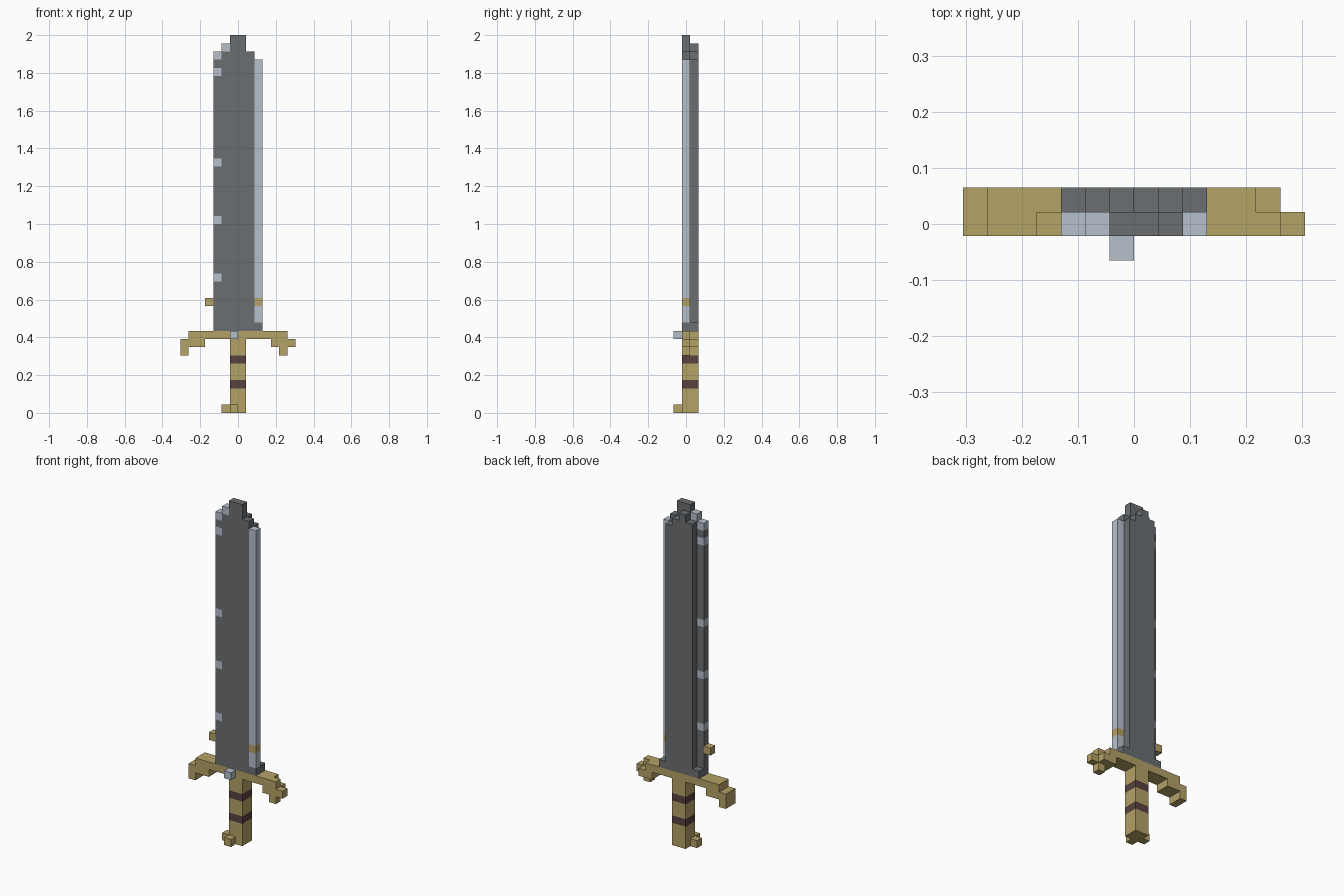
import bpy, bmesh, math
from mathutils import Vector

if "Cube" in bpy.data.objects:
    bpy.data.objects.remove(bpy.data.objects["Cube"])

U = 2 / 46  # edge of one block


def material(name, rgb):
    m = bpy.data.materials.new(name)
    m.diffuse_color = (*rgb, 1)
    m.use_nodes = True
    m.node_tree.nodes["Principled BSDF"].inputs["Base Color"].default_value = m.diffuse_color
    return m


MATS = {
    "steel": material("dark steel", (0.145, 0.157, 0.167)),
    "edge": material("pale steel", (0.47, 0.53, 0.60)),
    "gold": material("old gold", (0.46, 0.36, 0.135)),
    "wrap": material("brown wrap", (0.095, 0.055, 0.05)),
}
COLOURS = list(MATS)
parts, solid = {}, set()


def fill(part, colour, cols, layers, rows):
    """Fill a range of blocks: columns (x), layers (y), rows (z), ends included."""
    cells = parts.setdefault(part, {})
    for i in range(cols[0], cols[1] + 1):
        for j in range(layers[0], layers[1] + 1):
            for k in range(rows[0], rows[1] + 1):
                cells[i, j, k] = colour
                solid.add((i, j, k))


# Blade: base row, front layer with stepped tip, back layer with stepped tip
fill("blade", "steel", (4, 9), (1, 2), (10, 10))
for col, top in zip(range(4, 9), (43, 44, 45, 45, 43)):
    fill("blade", "steel", (col, col), (1, 1), (11, top))
for col, top in zip(range(5, 9), (43, 44, 43, 42)):
    fill("blade", "steel", (col, col), (2, 2), (11, top))
# Glints along the left edge and the tip
for k in (16, 23, 30, 41, 43):
    fill("blade", "edge", (4, 4), (1, 1), (k, k))
fill("blade", "edge", (5, 5), (1, 1), (44, 44))
# Cutting edge with its gold mark
fill("cutting_edge", "edge", (9, 9), (1, 1), (11, 42))
fill("cutting_edge", "gold", (9, 9), (1, 1), (13, 13))
# Small barb on the left
fill("barb", "gold", (3, 3), (1, 1), (13, 13))

# Guard: bar and drooping ends
fill("guard", "gold", (1, 11), (1, 2), (9, 9))
fill("guard", "gold", (12, 12), (1, 1), (9, 9))
fill("guard", "gold", (0, 2), (1, 2), (8, 8))
fill("guard", "gold", (0, 0), (1, 2), (7, 7))
fill("guard", "gold", (11, 12), (1, 2), (8, 8))
fill("guard", "gold", (13, 13), (1, 1), (8, 8))
fill("guard", "gold", (12, 12), (1, 1), (7, 7))
fill("guard_stud", "edge", (6, 6), (0, 0), (9, 9))

# Grip with two wraps, and pommel blocks
fill("grip", "gold", (6, 7), (1, 2), (0, 8))
for k in (3, 6):
    fill("grip", "wrap", (6, 7), (1, 2), (k, k))
fill("pommel", "gold", (6, 6), (0, 0), (0, 0))
fill("pommel", "gold", (5, 5), (1, 1), (0, 0))


def build(name, cells):
    """Skin the blocks with outer faces only, then merge flat areas."""
    bm = bmesh.new()
    for cell, colour in cells.items():
        for axis in range(3):
            for s in (-1, 1):
                n = [0, 0, 0]
                n[axis] = s
                if tuple(c + d for c, d in zip(cell, n)) in solid:
                    continue
                corners = []
                for a, b in ((0, 0), (1, 0), (1, 1), (0, 1)):
                    p = Vector(cell)
                    p[axis] += (s + 1) // 2
                    p[(axis + 1) % 3] += a
                    p[(axis + 2) % 3] += b
                    corners.append(bm.verts.new(((p.x - 7) * U, (p.y - 1.5) * U, p.z * U)))
                f = bm.faces.new(corners if s > 0 else corners[::-1])
                f.material_index = COLOURS.index(colour)
    bmesh.ops.remove_doubles(bm, verts=bm.verts, dist=U * 0.01)
    bmesh.ops.dissolve_limit(bm, angle_limit=math.radians(1), verts=bm.verts,
                             edges=bm.edges, delimit={'MATERIAL'})
    me = bpy.data.meshes.new(name)
    bm.to_mesh(me)
    bm.free()
    for m in MATS.values():
        me.materials.append(m)
    bpy.context.collection.objects.link(bpy.data.objects.new(name, me))


for part_name, part_cells in parts.items():
    build(part_name, part_cells)
